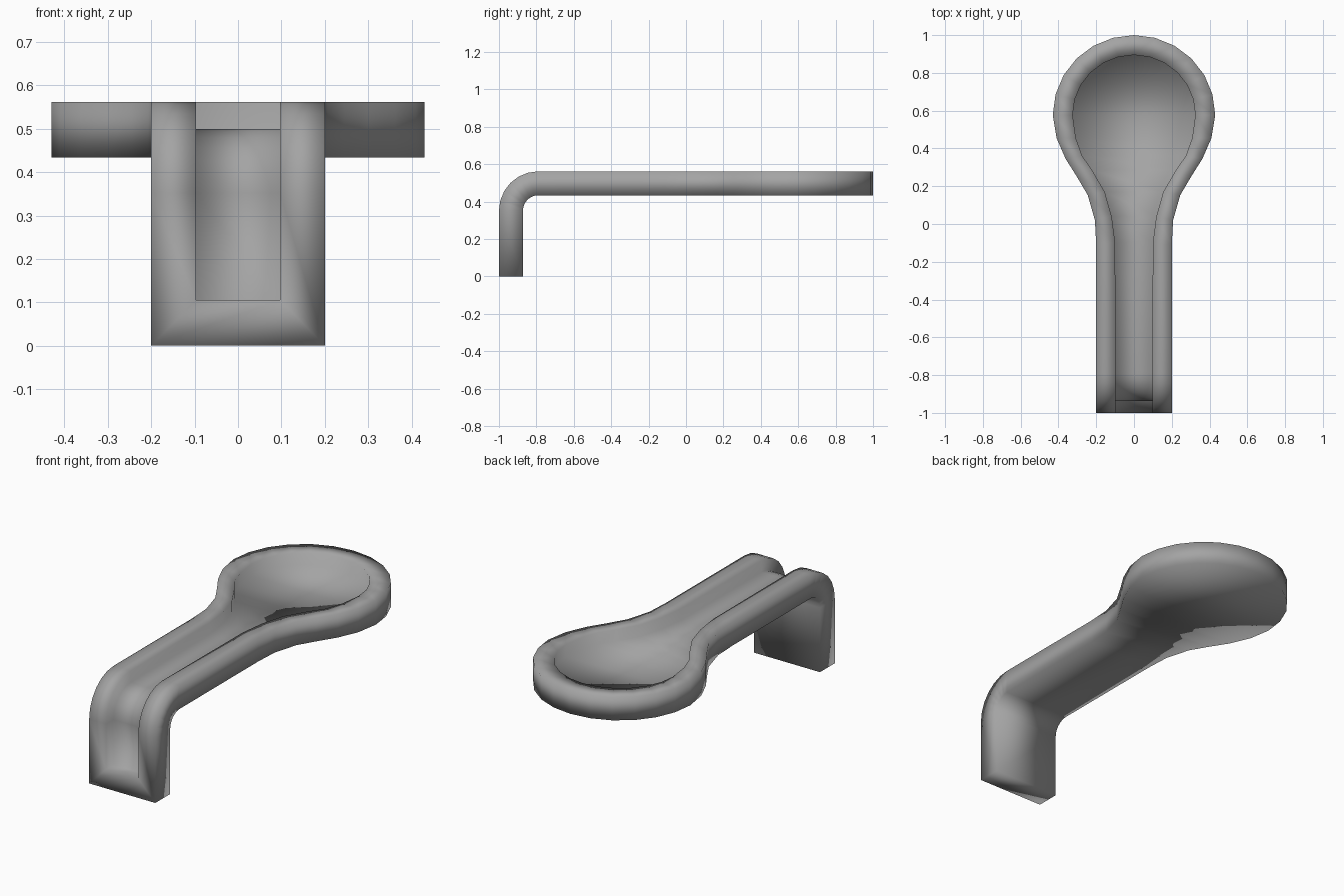
import bpy, bmesh
from math import sin, cos, pi

if "Cube" in bpy.data.objects:
    bpy.data.objects.remove(bpy.data.objects["Cube"])

TOP, BEND_Y, R = 0.562, -0.79, 0.21     # upper surface height, bend start, outer bend radius
THICK, DEPTH = 0.128, 0.063             # plate thickness, recess depth
LEG = TOP - R                           # straight length of the leg
S_END = BEND_Y - R * pi / 2 - LEG       # unrolled position of the foot


def place(x, s, d):
    """Wrap an unrolled point (x, s) at depth d below the outer surface onto the bent path."""
    if s >= BEND_Y:
        return (x, s, TOP - d)
    a = (BEND_Y - s) / R
    extra = max(0.0, a - pi / 2) * R
    a = min(a, pi / 2)
    return (x, BEND_Y - (R - d) * sin(a), LEG + (R - d) * cos(a) - extra)


# Half outlines from foot to tip: shank, flared neck, round head
bend = [BEND_Y - R * pi / 2 * (1 - i / 6) for i in range(7)]
outer = [(0.2, S_END)] + [(0.2, s) for s in bend]
inner = [(0.097, S_END + 0.105)] + [(0.097, s) for s in bend]
outer += [(0.2, -0.11), (0.207, 0.02), (0.245, 0.153), (0.302, 0.25), (0.362, 0.345), (0.41, 0.455)]
inner += [(0.1, -0.10), (0.118, 0.04), (0.155, 0.17), (0.222, 0.285), (0.275, 0.362), (0.308, 0.455)]
for i in range(7):
    a = i / 6 * pi / 2
    outer.append((0.43 * cos(a) if i < 6 else 0, 0.577 + 0.423 * sin(a)))
    inner.append((0.325 * cos(a) if i < 6 else 0, 0.577 + 0.318 * sin(a)))

bm = bmesh.new()


def ring(half, d):
    pts = half + [(-x, s) for x, s in reversed(half[:-1])]
    return [bm.verts.new(place(x, s, d)) for x, s in pts]


# Rings: underside, outer rim, inner rim, recess floor
rings = [ring(outer, THICK), ring(outer, 0), ring(inner, 0), ring(inner, DEPTH)]
n = len(rings[0])
for a, b in zip(rings, rings[1:]):
    for i in range(n):
        j = (i + 1) % n
        bm.faces.new((a[i], a[j], b[j], b[i]))

# Underside and recess floor as strips across the width
for r in (rings[0], rings[-1]):
    for i in range(n // 2):
        quad = [r[i], r[i + 1], r[n - 2 - i], r[n - 1 - i]]
        bm.faces.new(list(dict.fromkeys(quad)))

bmesh.ops.recalc_face_normals(bm, faces=bm.faces)
for f in bm.faces:
    f.smooth = True
mesh = bpy.data.meshes.new("lever_handle")
bm.to_mesh(mesh)
bm.free()

# Dark grey finish
mat = bpy.data.materials.new("dark_grey")
mat.diffuse_color = (0.37, 0.37, 0.37, 1)
mat.use_nodes = True
mat.node_tree.nodes["Principled BSDF"].inputs["Base Color"].default_value = mat.diffuse_color
mesh.materials.append(mat)
bpy.context.collection.objects.link(bpy.data.objects.new("lever_handle", mesh))
